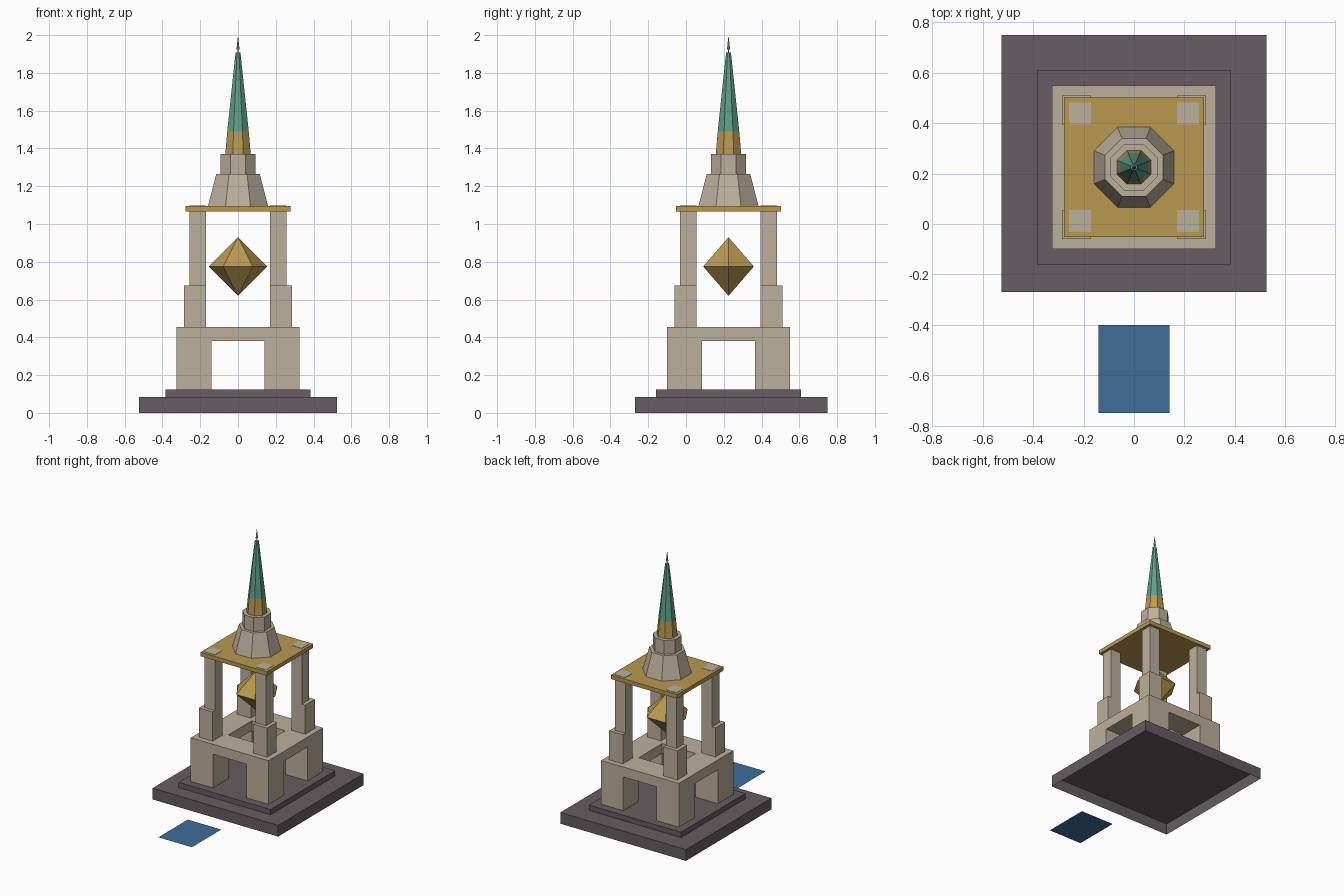
import bpy
import bmesh
import math

default = bpy.data.objects.get("Cube")
if default:
    bpy.data.objects.remove(default, do_unlink=True)

CY = 0.225  # depth position of the tower axis


def material(name, rgb):
    """Flat colour given as sRGB, stored as linear."""
    lin = [((c + 0.055) / 1.055) ** 2.4 for c in rgb]
    mat = bpy.data.materials.new(name)
    mat.use_nodes = True
    mat.diffuse_color = (*lin, 1)
    bsdf = mat.node_tree.nodes["Principled BSDF"]
    bsdf.inputs["Base Color"].default_value = (*lin, 1)
    bsdf.inputs["Roughness"].default_value = 0.9
    return mat


PLUM = material("dark plum stone", (0.40, 0.365, 0.385))
STONE = material("beige stone", (0.735, 0.69, 0.61))
GOLD = material("gold", (0.73, 0.60, 0.32))
GREEN = material("patina green", (0.38, 0.62, 0.54))
BLUE = material("blue", (0.25, 0.43, 0.60))


def finish(name, bm, *mats):
    bmesh.ops.recalc_face_normals(bm, faces=bm.faces)
    mesh = bpy.data.meshes.new(name)
    bm.to_mesh(mesh)
    bm.free()
    obj = bpy.data.objects.new(name, mesh)
    bpy.context.collection.objects.link(obj)
    for mat in mats:
        mesh.materials.append(mat)
    return obj


def box(name, x, y, z, mat, open_bottom=False):
    """Box between (min, max) pairs on each axis."""
    bm = bmesh.new()
    bmesh.ops.create_cube(bm, size=1)
    for v in bm.verts:
        v.co = [lo + (hi - lo) * (c + 0.5) for (lo, hi), c in zip((x, y, z), v.co)]
    if open_bottom:
        low = [f for f in bm.faces if f.calc_center_median().z < z[0] + 0.001]
        bmesh.ops.delete(bm, geom=low, context="FACES_ONLY")
    return finish(name, bm, mat)


def centred(name, half, z, mat):
    return box(name, (-half, half), (CY - half, CY + half), z, mat)


def lathe(name, profile, sides, turn, *mats, split=None):
    """Faceted solid from (radius, height) points; faces above split use the second colour."""
    bm = bmesh.new()
    rings = []
    for r, z in profile:
        if r == 0:
            rings.append([bm.verts.new((0, CY, z))] * sides)
            continue
        angles = [turn + math.tau * i / sides for i in range(sides)]
        rings.append([bm.verts.new((r * math.cos(a), CY + r * math.sin(a), z)) for a in angles])
    for low, high in zip(rings, rings[1:]):
        for i in range(sides):
            j = (i + 1) % sides
            bm.faces.new(dict.fromkeys((low[i], low[j], high[j], high[i])))
    for ring, (r, z) in ((rings[0], profile[0]), (rings[-1], profile[-1])):
        if r:
            bm.faces.new(ring)
    if split:
        for f in bm.faces:
            f.material_index = int(f.calc_center_median().z > split)
    return finish(name, bm, *mats)


# Stepped plinth, hollow underneath
box("plinth", (-0.525, 0.525), (-0.27, 0.75), (0, 0.085), PLUM, open_bottom=True)
centred("plinth_step", 0.385, (0.085, 0.125), PLUM)

# Base block with crossing passages and a square light well
base = centred("base_block", 0.325, (0.125, 0.455), STONE)
GAP = 0.14
across, along = (-GAP, GAP), (CY - GAP, CY + GAP)
cutters = [
    box("passage_cutter_front", across, (CY - 0.5, CY + 0.5), (0.05, 0.38), STONE),
    box("passage_cutter_side", (-0.5, 0.5), along, (0.05, 0.38), STONE),
    box("well_cutter", across, along, (0.05, 0.6), STONE),
]
for cutter in cutters:
    cutter.hide_render = True
    cutter.hide_set(True)
    cutter.display_type = "WIRE"
    mod = base.modifiers.new(cutter.name, "BOOLEAN")
    mod.operation = "DIFFERENCE"
    mod.solver = "EXACT"
    mod.object = cutter

# Four stepped corner pillars whose tops show through the roof
INNER = 0.17
for sx, side in ((1, "left"), (-1, "right")):
    for sy, end in ((-1, "front"), (1, "back")):
        for part, outer, z in (("foot", 0.285, (0.455, 0.675)),
                               ("shaft", 0.257, (0.675, 1.097))):
            x = sorted((sx * INNER, sx * outer))
            y = sorted((CY + sy * INNER, CY + sy * outer))
            box(f"pillar_{part}_{end}_{side}", x, y, z, STONE)

# Hanging gem and roof slab
lathe("gem", [(0, 0.62), (0.155, 0.775), (0, 0.93)], 6, 0, GOLD)
centred("roof_slab", 0.277, (1.065, 1.095), GOLD)

# Octagonal lantern, sized across the flats
EIGHTH = math.pi / 8
FLAT = 1 / math.cos(EIGHTH)


def octagon(name, profile, *mats, split=None):
    lathe(name, [(r * FLAT, z) for r, z in profile], 8, EIGHTH, *mats, split=split)


octagon("lantern_skirt", [(0.159, 1.095), (0.115, 1.265)], STONE)
octagon("lantern_drum", [(0.093, 1.265), (0.093, 1.37)], STONE)

# Spire with gold foot, and finial
octagon("spire", [(0.067, 1.37), (0.057, 1.49), (0.013, 1.907)], GOLD, GREEN, split=1.49)
octagon("finial_stem", [(0.002, 1.907), (0.002, 1.927)], GREEN)
octagon("finial_base", [(0.008, 1.925), (0.005, 1.955)], STONE)
octagon("finial_spike", [(0.005, 1.955), (0, 2.0)], GOLD)

# Flat pool in front
bm = bmesh.new()
bm.faces.new([bm.verts.new((x, y, 0)) for x, y in
              ((-0.14, -0.75), (0.14, -0.75), (0.14, -0.4), (-0.14, -0.4))])
finish("pool", bm, BLUE)
